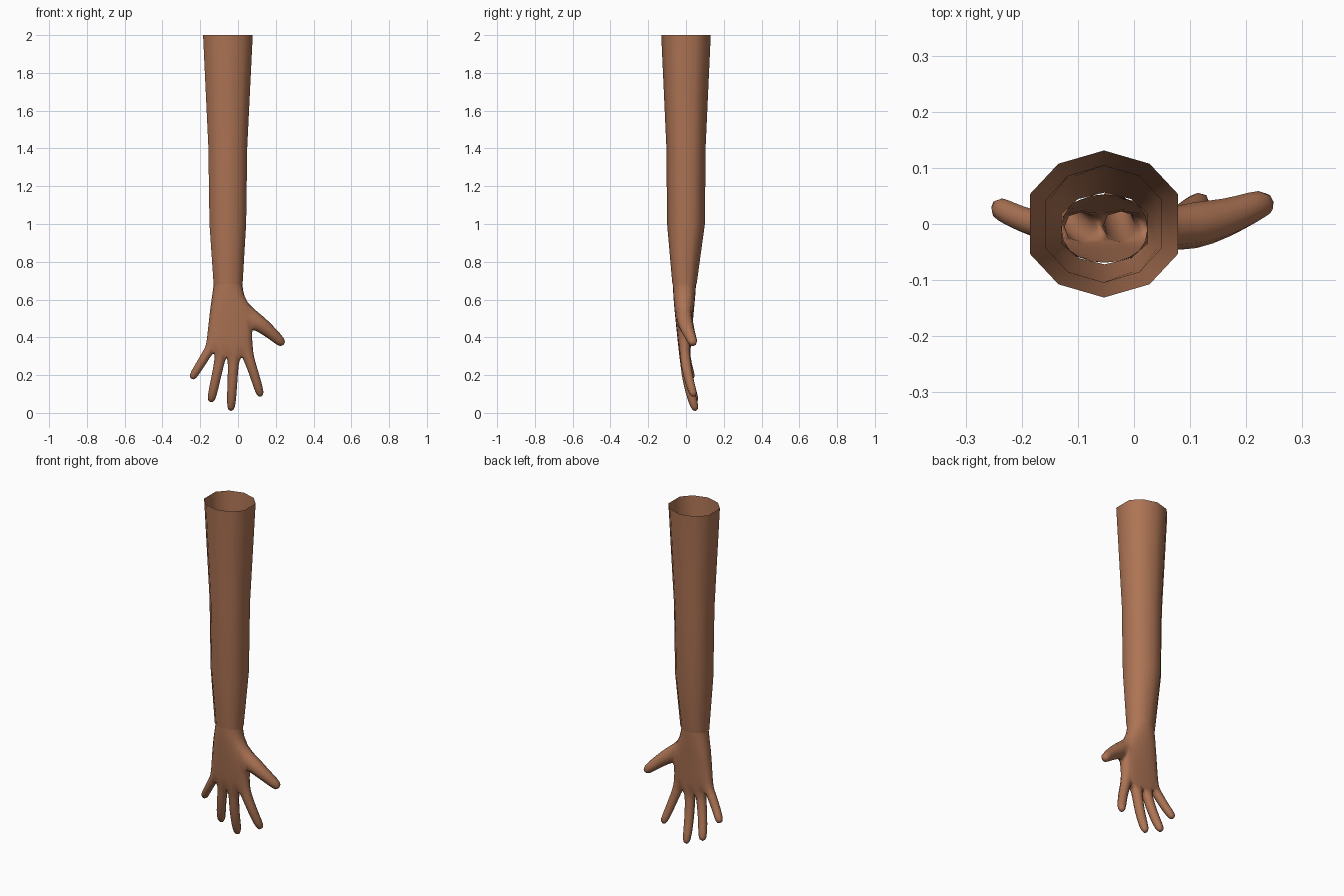
import bpy, bmesh
from mathutils import Vector

if "Cube" in bpy.data.objects:
    bpy.data.objects.remove(bpy.data.objects["Cube"])

skin = bpy.data.materials.new("brown_skin")
skin.diffuse_color = (0.42, 0.175, 0.09, 1)
skin.use_nodes = True
skin.node_tree.nodes["Principled BSDF"].inputs["Base Color"].default_value = skin.diffuse_color

DECAGON_X = (-1, -0.618, 0, 0.618, 1)
DECAGON_Y = (0.41, 0.82, 1, 0.82, 0.41)


def add_ring(bm, xs, zs, y0, y1, profile):
    """Ten-point loop: five across the front, five back across the rear."""
    cy, hy = (y0 + y1) / 2, (y1 - y0) / 2
    front = [bm.verts.new((x, cy - hy * p, z)) for x, z, p in zip(xs, zs, profile)]
    back = [bm.verts.new((x, cy + hy * p, z)) for x, z, p in zip(xs, zs, profile)]
    return front + back[::-1]


def oval(bm, z, x0, x1, y0, y1, profile=DECAGON_Y):
    cx, hx = (x0 + x1) / 2, (x1 - x0) / 2
    return add_ring(bm, [cx + hx * k for k in DECAGON_X], [z] * 5, y0, y1, profile)


def bridge(bm, upper, lower, skip=()):
    n = len(upper)
    for i in range(n):
        if i not in skip:
            j = (i + 1) % n
            bm.faces.new((upper[i], lower[i], lower[j], upper[j]))


def grow_digit(bm, base, path):
    """Extend a four-point opening along (x, y, z, radius) stations and cap it."""
    pts = [Vector(p[:3]) for p in path]
    start = sum((v.co for v in base), Vector()) / 4
    line = [start] + pts
    for i, p in enumerate(pts):
        nxt = line[min(i + 2, len(line) - 1)]
        d = (nxt - line[i]).normalized()
        y = Vector((0, 1, 0))
        n = (y - d * y.dot(d)).normalized()
        s = d.cross(n)
        r = path[i][3]
        ring = [bm.verts.new(p + s * (a * r) + n * (b * r))
                for a, b in ((-1, -1), (1, -1), (1, 1), (-1, 1))]
        bridge(bm, base, ring)
        base = ring
    bm.faces.new(base)


def finish(bm, name):
    bmesh.ops.recalc_face_normals(bm, faces=bm.faces)
    for f in bm.faces:
        f.smooth = True
    mesh = bpy.data.meshes.new(name)
    bm.to_mesh(mesh)
    bm.free()
    mesh.materials.append(skin)
    obj = bpy.data.objects.new(name, mesh)
    bpy.context.collection.objects.link(obj)
    return obj


# Open-topped arm, ten sides, tapering to the wrist
bm = bmesh.new()
stations = [(2.0, -0.185, 0.078, -0.131, 0.131), (1.41, -0.157, 0.049, -0.104, 0.104),
            (1.0, -0.151, 0.043, -0.100, 0.100), (0.68, -0.129, 0.024, -0.072, 0.056)]
rings = [oval(bm, *s) for s in stations]
for a, b in zip(rings, rings[1:]):
    bridge(bm, a, b)
finish(bm, "arm")

# Palm: rounded at the wrist, flattening to the knuckles
bm = bmesh.new()
palm = [oval(bm, 0.70, -0.130, 0.025, -0.073, 0.057),
        oval(bm, 0.66, -0.131, 0.024, -0.073, 0.056),
        oval(bm, 0.585, -0.145, 0.042, -0.067, 0.048, (0.55, 0.9, 1, 0.9, 0.75)),
        oval(bm, 0.43, -0.162, 0.074, -0.050, 0.032, (0.6, 0.9, 1, 0.95, 0.8)),
        add_ring(bm, (-0.170, -0.124, -0.060, 0.016, 0.080),
                 (0.355, 0.322, 0.298, 0.298, 0.355),
                 -0.036, 0.022, (0.8, 0.95, 1, 1, 0.85))]
for k, (a, b) in enumerate(zip(palm, palm[1:])):
    bridge(bm, a, b, skip=(4,) if k == 2 else ())

# Thumb grows from the open side of the palm
up, low = palm[2], palm[3]
grow_digit(bm, [low[4], up[4], up[5], low[5]],
           [(0.105, -0.004, 0.480, 0.048), (0.165, 0.010, 0.433, 0.037),
            (0.212, 0.030, 0.391, 0.031), (0.244, 0.042, 0.358, 0.023)])

# Four fingers, little finger to index finger
fingers = [
    [(-0.164, -0.003, 0.315, 0.027), (-0.200, 0.008, 0.255, 0.025),
     (-0.230, 0.023, 0.208, 0.024), (-0.247, 0.033, 0.178, 0.018)],
    [(-0.098, -0.004, 0.270, 0.029), (-0.118, 0.012, 0.180, 0.027),
     (-0.136, 0.037, 0.095, 0.026), (-0.146, 0.054, 0.053, 0.019)],
    [(-0.025, -0.003, 0.260, 0.030), (-0.030, 0.010, 0.155, 0.028),
     (-0.035, 0.037, 0.058, 0.026), (-0.038, 0.054, 0.006, 0.019)],
    [(0.056, -0.004, 0.290, 0.030), (0.086, 0.008, 0.205, 0.027),
     (0.110, 0.030, 0.125, 0.025), (0.123, 0.045, 0.083, 0.019)],
]
tip = palm[-1]
for j, path in enumerate(fingers):
    grow_digit(bm, [tip[j], tip[j + 1], tip[8 - j], tip[9 - j]], path)
hand = finish(bm, "hand")
sub = hand.modifiers.new("rounding", 'SUBSURF')
sub.levels = sub.render_levels = 1
